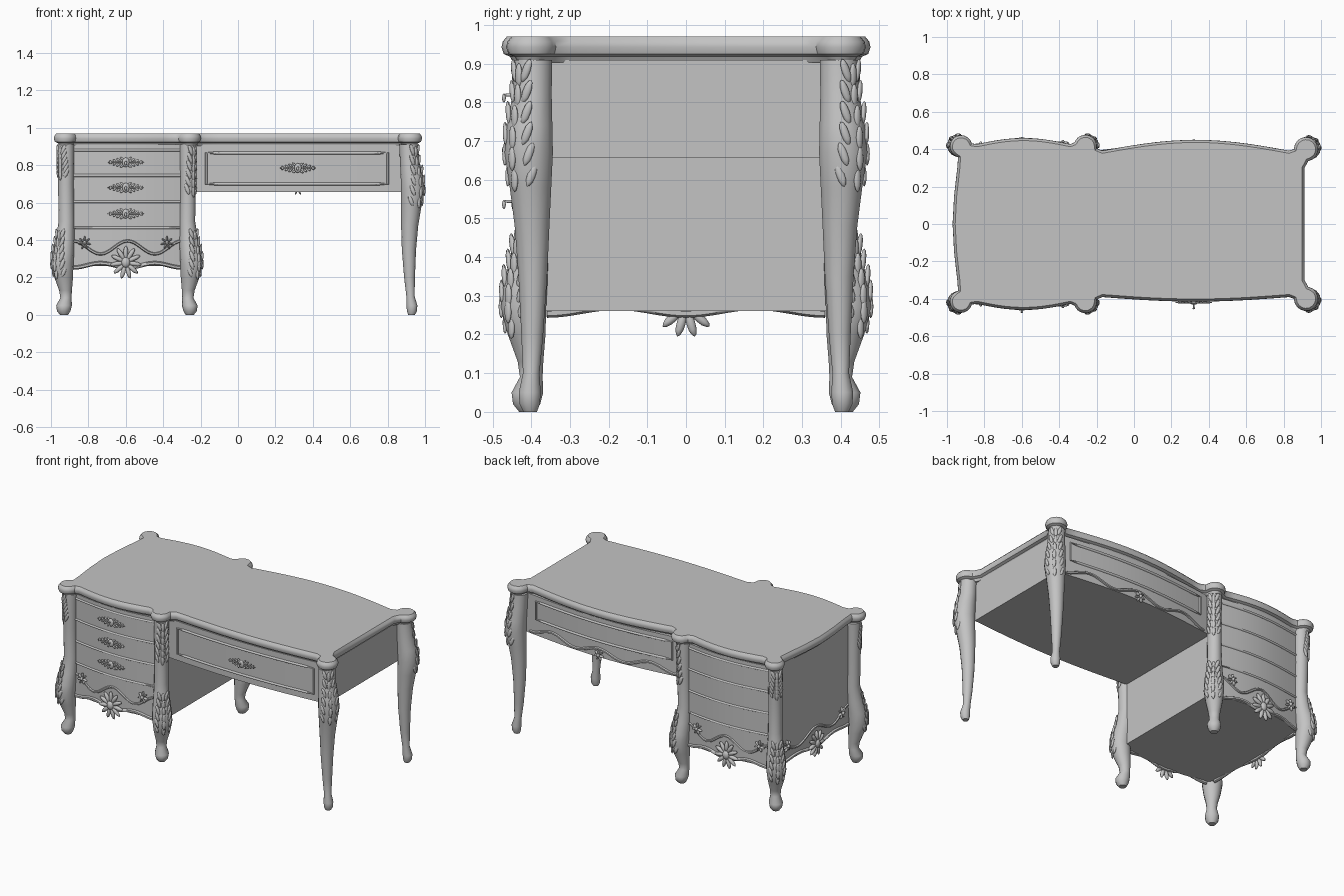
import bpy, bmesh
from math import sin, cos, pi, radians, atan2
from mathutils import Vector, Matrix

if "Cube" in bpy.data.objects:
    bpy.data.objects.remove(bpy.data.objects["Cube"])

grey = bpy.data.materials.new("plain grey")
grey.use_nodes = True
grey.diffuse_color = (0.55, 0.55, 0.55, 1)
grey.node_tree.nodes["Principled BSDF"].inputs["Base Color"].default_value = grey.diffuse_color


def finish(name, bm, angle=35):
    bmesh.ops.recalc_face_normals(bm, faces=bm.faces)
    mesh = bpy.data.meshes.new(name)
    bm.to_mesh(mesh)
    bm.free()
    mesh.materials.append(grey)
    obj = bpy.data.objects.new(name, mesh)
    bpy.context.collection.objects.link(obj)
    bpy.ops.object.select_all(action='DESELECT')
    obj.select_set(True)
    bpy.context.view_layer.objects.active = obj
    bpy.ops.object.shade_smooth_by_angle(angle=radians(angle))
    return obj


def bridge(bm, rings, caps=True):
    n = len(rings[0])
    for a, b in zip(rings, rings[1:]):
        for i in range(n):
            j = (i + 1) % n
            bm.faces.new((a[i], a[j], b[j], b[i]))
    if caps:
        bm.faces.new(rings[0][::-1])
        bm.faces.new(rings[-1])


def inset(points, d):
    """Move a counter-clockwise outline inwards by d."""
    out = []
    for i, p in enumerate(points):
        t = (Vector(points[(i + 1) % len(points)]) - Vector(points[i - 1])).normalized()
        out.append((p[0] - t.y * d, p[1] + t.x * d))
    return out


def loft(name, outline, levels):
    bm = bmesh.new()
    rings = [[bm.verts.new((x, y, z)) for x, y in inset(outline, d)] for z, d in levels]
    bridge(bm, rings)
    return finish(name, bm)


def tube(name, points, r, closed=False, sides=6):
    """Round bead along a path."""
    bm = bmesh.new()
    pts = [Vector(p) for p in points]
    n = len(pts)
    rings = []
    for i, p in enumerate(pts):
        a = pts[i - 1] if closed or i else p
        b = pts[(i + 1) % n] if closed or i < n - 1 else p
        t = (b - a).normalized()
        u = t.cross(Vector((0, 1, 0)) if abs(t.y) < 0.8 else Vector((1, 0, 0))).normalized()
        v = t.cross(u)
        rings.append([bm.verts.new(p + r * (u * cos(k * 2 * pi / sides) + v * sin(k * 2 * pi / sides)))
                      for k in range(sides)])
    bridge(bm, rings + rings[:1] if closed else rings, not closed)
    return finish(name, bm, 60)


def leaf(bm, frame, pos, size, roll=0):
    m = frame @ Matrix.Translation(pos) @ Matrix.Rotation(roll, 4, 'Y') @ Matrix.Diagonal((*size, 1))
    bmesh.ops.create_icosphere(bm, subdivisions=2, radius=1, matrix=m)


def frame_at(x, y, z, turn):
    """Local frame whose -y axis points out of the surface."""
    return Matrix.Translation((x, y, z)) @ Matrix.Rotation(turn, 4, 'Z')


# Surface curves of the pedestal and of the kneehole drawer
def ped(x):
    return 0.40 + 0.035 * sin(pi * (x + 0.89) / 0.64)


def knee_front(x):
    return 0.365 + 0.03 * sin(pi * (x + 0.27) / 1.16)


def knee_back(x):
    return 0.375 + 0.05 * sin(pi * (x + 0.27) / 1.16)


def span(a, b, n=16):
    return [a + (b - a) * i / n for i in range(n + 1)]


# Table top with lobed corners
def arc(cx, cy, r, a0, a1):
    return [(cx + r * cos(radians(a)), cy + r * sin(radians(a))) for a in span(a0, a1, 12)]


def half_top(bow):
    pts = [(-0.97, 0), (-0.962, -0.15), (-0.945, -0.3)] + arc(-0.925, -0.415, 0.06, 105, 345)
    pts += [(x, -0.425 - 0.035 * sin(pi * (x + 0.85) / 0.52)) for x in span(-0.84, -0.34, 10)]
    pts += arc(-0.26, -0.415, 0.062, 200, 370)
    pts += [(x, -0.39 - bow * sin(pi * (x + 0.18) / 1.02)) for x in span(-0.17, 0.83, 14)]
    return pts + arc(0.92, -0.40, 0.065, 180, 440) + [(0.912, -0.3), (0.912, 0)]


front, back = half_top(0.025), half_top(0.06)
outline = front + [(x, -y) for x, y in back[-2:0:-1]]
loft("table_top", outline, [(0.903, 0.03), (0.918, 0.022), (0.925, 0.006), (0.943, 0),
                            (0.957, 0.003), (0.97, 0.014)])

# Pedestal cabinet with bowed front, back and outer side
xs = span(-0.89, -0.25)
side = [(-0.905 - 0.022 * cos(pi * y / 0.76), y) for y in span(0.38, -0.38, 12)]
loft("pedestal_cabinet", [(x, -ped(x)) for x in xs] + [(x, ped(x)) for x in xs[::-1]] + side,
     [(0.26, 0), (0.91, 0)])

# Kneehole drawer box
xs = span(-0.27, 0.89)
loft("kneehole_box", [(x, -knee_front(x)) for x in xs] + [(x, knee_back(x)) for x in xs[::-1]],
     [(0.657, 0), (0.91, 0)])

# Drawer mouldings and wavy aprons on the pedestal
for s, label in ((-1, "front"), (1, "back")):
    xs = span(-0.88, -0.30, 32)
    for z in (0.88, 0.745, 0.605, 0.465):
        tube(f"{label}_drawer_moulding", [(x, s * ped(x), z) for x in xs], 0.007)
    for z, wave, r in ((0.36, 0.035, 0.008), (0.264, -0.012, 0.011)):
        tube(f"{label}_apron_trim",
             [(x, s * ped(x), z + wave * cos(4 * pi * i / 32)) for i, x in enumerate(xs)], r)
for z, wave, r in ((0.35, 0.03, 0.008), (0.264, -0.01, 0.011)):
    tube("side_apron_trim", [(-0.905 - 0.022 * cos(pi * y / 0.76), y, z + wave * cos(4 * pi * i / 32))
                             for i, y in enumerate(span(-0.36, 0.36, 32))], r)


# Rectangular frames of the kneehole drawer, and its wavy rear trim
def frame_bead(name, surface, s, x0, x1, z0, z1):
    xs = span(x0, x1, 20)
    loop = [(x, s * surface(x), z0) for x in xs] + [(x, s * surface(x), z1) for x in xs[::-1]]
    tube(name, loop, 0.008, True)


frame_bead("front_drawer_frame", knee_front, -1, -0.17, 0.80, 0.70, 0.865)
frame_bead("back_drawer_frame", knee_back, 1, -0.17, 0.80, 0.76, 0.875)
tube("back_wave_trim", [(x, knee_back(x), 0.69 - 0.022 * cos(6 * pi * i / 48))
                        for i, x in enumerate(span(-0.20, 0.85, 48))], 0.009)


# Shell ornaments
def shell(name, frame, size, leaves=11):
    bm = bmesh.new()
    for i in range(leaves):
        a = 2 * pi * i / leaves
        leaf(bm, frame, (sin(a) * size * 0.55, -0.008, cos(a) * size * 0.6),
             (size * 0.15, 0.012, size * 0.45), a)
    leaf(bm, frame, (0, -0.012, 0), (size * 0.28, 0.018, size * 0.35))
    finish(name, bm)


for s, turn, label in ((-1, 0, "front"), (1, pi, "back")):
    shell(f"{label}_shell", frame_at(-0.60, s * ped(-0.6), 0.28, turn), 0.085)
    for x in (-0.82, -0.38):
        shell(f"{label}_apron_spray", frame_at(x, s * ped(x), 0.385, turn), 0.035, 7)
shell("side_shell", frame_at(-0.927, 0, 0.275, -pi / 2), 0.08)
for y in (-0.28, 0.28):
    shell("side_apron_spray", frame_at(-0.91, y, 0.36, -pi / 2), 0.035, 7)
shell("back_knee_shell", frame_at(0.32, knee_back(0.32), 0.675, pi), 0.034, 7)


# Filigree drawer handles with a small drop pull
def handle(name, x, y, z):
    bm = bmesh.new()
    f = frame_at(x, y, z, 0)
    for s in (-1, 1):
        for i in range(4):
            for v in (-1, 1):
                leaf(bm, f, (s * (0.018 + 0.021 * i), -0.005, v * (0.018 - 0.005 * i)),
                     (0.006, 0.005, 0.015 - 0.002 * i), s * v * 0.9)
        leaf(bm, f, (s * 0.05, -0.005, 0), (0.05, 0.005, 0.004))
    leaf(bm, f, (0, -0.008, 0), (0.02, 0.009, 0.026))
    leaf(bm, f, (0, -0.022, 0.004), (0.004, 0.018, 0.004))
    leaf(bm, f, (0, -0.036, -0.004), (0.007, 0.005, 0.012))
    finish(name, bm)


for z in (0.815, 0.68, 0.54):
    handle("pedestal_handle", -0.60, -ped(-0.6), z)
handle("kneehole_handle", 0.32, -knee_front(0.32) - 0.02, 0.785)

# Cabriole legs: rows of height, outward shift and radius
PEDESTAL_LEG = [(0.91, 0, .045), (0.7, 0, .042), (0.5, -.003, .042), (0.4, .005, .05), (0.33, .015, .058),
                (0.27, .02, .06), (0.2, .012, .05), (0.13, .002, .034), (0.09, 0, .03), (0.05, .01, .042),
                (0.02, .012, .036), (0, .01, .022)]
TALL_LEG = [(0.91, 0, .05), (0.82, .006, .052), (0.74, .018, .06), (0.67, .023, .064), (0.58, .014, .055),
            (0.48, .006, .046), (0.35, .002, .038), (0.2, .005, .029), (0.1, .01, .022), (0.05, .018, .029),
            (0.02, .018, .027), (0, .016, .018)]


def section(rows, z):
    for (z1, o1, r1), (z0, o0, r0) in zip(rows, rows[1:]):
        if z0 <= z <= z1:
            t = (z - z0) / (z1 - z0)
            return o0 + (o1 - o0) * t, r0 + (r1 - r0) * t


def leg(name, rows, x, y, sx, sy, y_share, carved):
    bm = bmesh.new()
    rings = [[bm.verts.new((x + sx * o + r * cos(k * pi / 7), y + sy * o * y_share + r * sin(k * pi / 7), z))
              for k in range(14)] for z, o, r in rows[::-1]]
    bridge(bm, rings)
    finish(name, bm, 50)
    # Carved leaves on the outward side
    bm = bmesh.new()
    out = atan2(sy, sx)
    for z0, z1 in carved:
        for i, z in enumerate(span(z0, z1, 5)):
            o, r = section(rows, z)
            for k in (-1, 0, 1):
                a = out + k * (0.85 - 0.08 * i)
                f = frame_at(x + sx * o + r * cos(a), y + sy * o * y_share + r * sin(a), z, a + pi / 2)
                leaf(bm, f, (0, 0, 0.012 * abs(k)), (0.011, 0.007, 0.032), k * 0.35)
    finish(name + "_carving", bm)


for sy, label in ((-1, "front"), (1, "back")):
    leg(f"{label}_outer_pedestal_leg", PEDESTAL_LEG, -0.92, sy * 0.40, -1, sy, 1, [(0.22, 0.42), (0.75, 0.87)])
    leg(f"{label}_inner_pedestal_leg", PEDESTAL_LEG, -0.268, sy * 0.40, 1, sy, 1, [(0.22, 0.42), (0.66, 0.87)])
    leg(f"{label}_left_leg", TALL_LEG, 0.912, sy * 0.395, 1, sy, 0.5, [(0.60, 0.87)])
